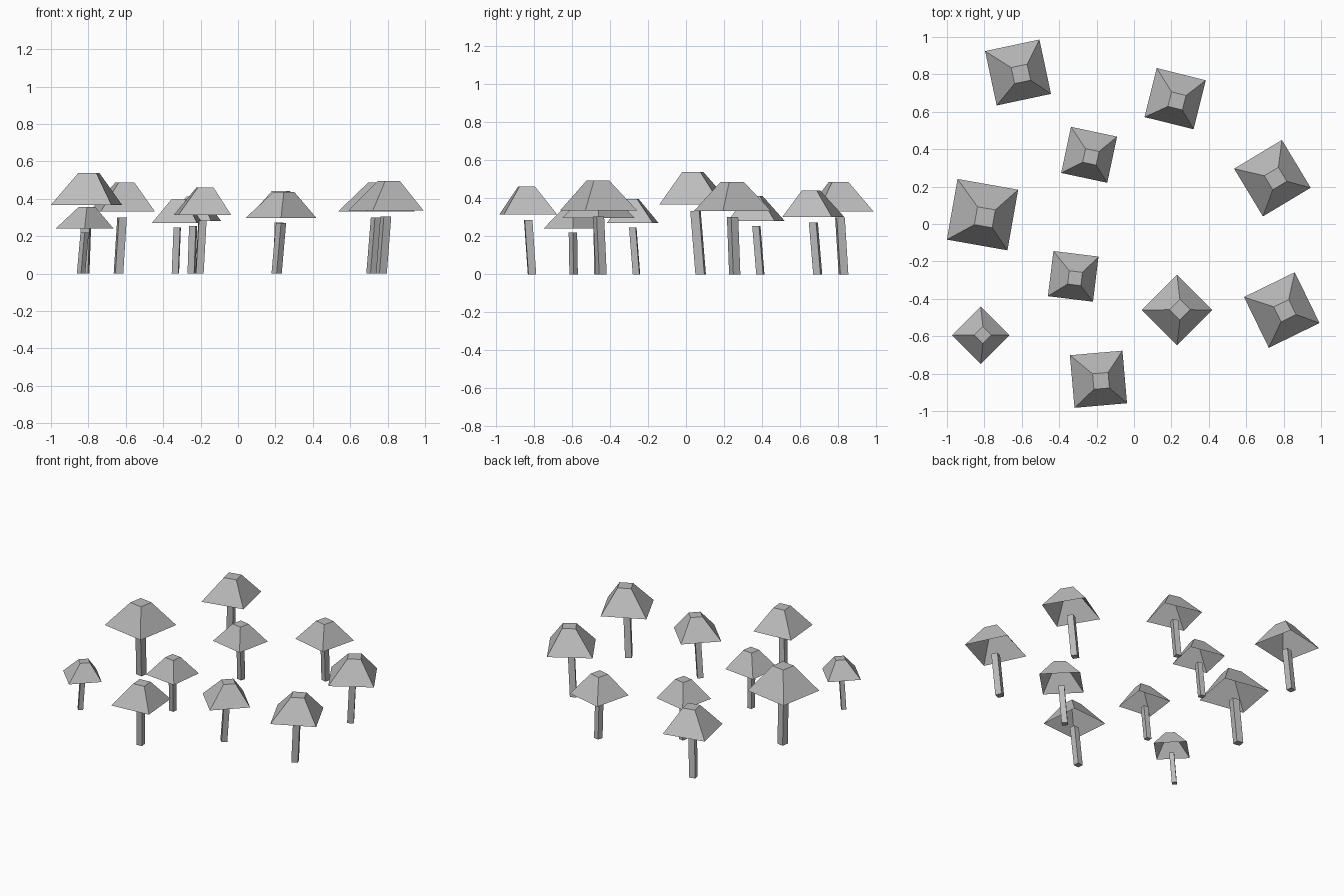
import bpy
import bmesh
import math
from mathutils import Vector, Matrix

cube = bpy.data.objects.get("Cube")
if cube:
    bpy.data.objects.remove(cube, do_unlink=True)

# One plain grey for everything
grey = bpy.data.materials.new("plain_grey")
grey.use_nodes = True
colour = (0.5, 0.5, 0.5, 1)
grey.diffuse_color = colour
grey.node_tree.nodes["Principled BSDF"].inputs["Base Color"].default_value = colour


def square_ring(bm, width, centre):
    """Four corners of a level square."""
    h = width / 2
    corners = ((-h, -h), (h, -h), (h, h), (-h, h))
    return [bm.verts.new(Vector(centre) + Vector((x, y, 0))) for x, y in corners]


def tapered_box(name, low, high, matrix, closed_bottom):
    """Leaning four-sided block between two squares, each (width, centre)."""
    bm = bmesh.new()
    a = square_ring(bm, *low)
    b = square_ring(bm, *high)
    for i in range(4):
        j = (i + 1) % 4
        bm.faces.new((a[i], a[j], b[j], b[i]))
    bm.faces.new(b)
    if closed_bottom:
        bm.faces.new(a[::-1])
    mesh = bpy.data.meshes.new(name)
    bm.transform(matrix)
    bm.to_mesh(mesh)
    bm.free()
    mesh.materials.append(grey)
    obj = bpy.data.objects.new(name, mesh)
    bpy.context.collection.objects.link(obj)


# Each mushroom: x, y, cap width, turn in degrees
mushrooms = [
    (-0.62, 0.81, 0.297, 12),
    (0.22, 0.67, 0.27, -14),
    (-0.24, 0.37, 0.252, -12),
    (0.74, 0.245, 0.298, 31),
    (-0.81, 0.05, 0.329, -10),
    (-0.325, -0.28, 0.243, -7),
    (0.23, -0.46, 0.267, 45),
    (0.79, -0.46, 0.302, 26),
    (-0.82, -0.595, 0.217, 45),
    (-0.19, -0.83, 0.282, 5),
]

for n, (x, y, size, turn) in enumerate(mushrooms, 1):
    place = (Matrix.Translation((x, y, 0))
             @ Matrix.Rotation(math.radians(turn), 4, "Z")
             @ Matrix.Scale(size, 4))
    # Leaning stem, its top just short of the cap
    tapered_box(f"stem_{n}", (0.145, (-0.05, 0.075, 0)),
                (0.145, (0, 0, 1.01)), place, True)
    # Hollow cap, open underneath
    tapered_box(f"cap_{n}", (1, (0, 0, 1.115)),
                (0.295, (0.045, -0.035, 1.635)), place, False)
